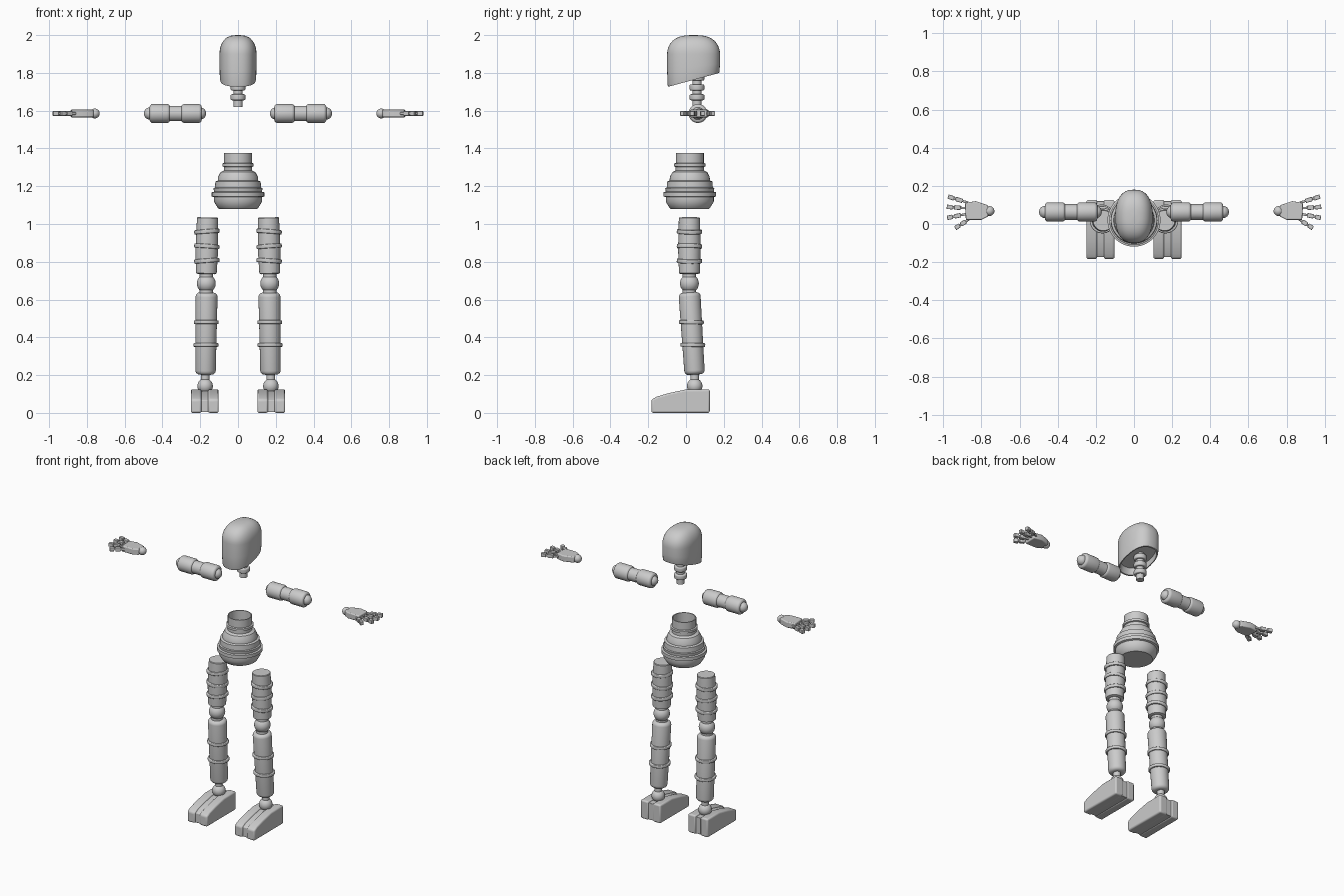
import bpy, bmesh, math
from math import pi, sin, cos
from mathutils import Vector, Matrix

if "Cube" in bpy.data.objects:
    bpy.data.objects.remove(bpy.data.objects["Cube"])

grey = bpy.data.materials.new("light grey")
grey.use_nodes = True
GREY = (0.6, 0.6, 0.6, 1)
grey.diffuse_color = GREY
grey.node_tree.nodes["Principled BSDF"].inputs["Base Color"].default_value = GREY


def finish(name, bm, bevel=0.0):
    """Turn a bmesh into a smooth-shaded object with an optional bevel."""
    bmesh.ops.remove_doubles(bm, verts=bm.verts, dist=1e-5)
    bmesh.ops.recalc_face_normals(bm, faces=bm.faces)
    me = bpy.data.meshes.new(name)
    bm.to_mesh(me)
    bm.free()
    me.materials.append(grey)
    ob = bpy.data.objects.new(name, me)
    bpy.context.collection.objects.link(ob)
    bpy.ops.object.select_all(action='DESELECT')
    ob.select_set(True)
    bpy.context.view_layer.objects.active = ob
    bpy.ops.object.shade_smooth_by_angle(angle=math.radians(35))
    if bevel:
        mod = ob.modifiers.new("bevel", 'BEVEL')
        mod.width, mod.segments = bevel, 3
    return ob


def loft(bm, rings):
    """Bridge rings of points into a closed skin."""
    rows = [[bm.verts.new(p) for p in ring] for ring in rings]
    n = len(rows[0])
    for a, b in zip(rows, rows[1:]):
        for i in range(n):
            j = (i + 1) % n
            bm.faces.new((a[i], a[j], b[j], b[i]))
    bm.faces.new(rows[0])
    bm.faces.new(rows[-1])


def lathe(name, profile, base, top=None, seg=40):
    """Revolve (radius, distance) points around the axis from base towards top."""
    base = Vector(base)
    axis = (Vector(top) - base) if top else Vector((0, 0, 1))
    q = axis.to_track_quat('Z', 'Y')
    bm = bmesh.new()
    loft(bm, [[base + q @ Vector((r * cos(2 * pi * i / seg), r * sin(2 * pi * i / seg), h))
               for i in range(seg)] for r, h in profile])
    return finish(name, bm)


def ball(name, centre, r):
    bm = bmesh.new()
    bmesh.ops.create_uvsphere(bm, u_segments=32, v_segments=16, radius=r,
                              matrix=Matrix.Translation(centre))
    return finish(name, bm)


def capsule(r0, r1, h0, h1, c):
    """Profile of a cylinder with ends rounded by c."""
    steps = [k * pi / 8 for k in range(5)]
    return ([(r0 - c + c * sin(a), h0 + c - c * cos(a)) for a in steps] +
            [(r1 - c + c * cos(a), h1 - c + c * sin(a)) for a in steps])


def prism(name, outline, lo, hi, place, bevel):
    """Extrude a flat outline; place maps (u, v, depth) to a point."""
    bm = bmesh.new()
    loft(bm, [[place(u, v, d) for u, v in outline] for d in (lo, hi)])
    return finish(name, bm, bevel)


# Head: helmet-like dome with slanted lower rim and recessed underside
def head_ring(k, level, z_top=None, front=-0.10, back=0.18):
    pts = []
    mid, half = (front + back) / 2, (back - front) / 2
    for i in range(48):
        a = 2 * pi * i / 48
        c, s = cos(a), sin(a)
        x = 0.098 * k * math.copysign(abs(c) ** 0.8, c)
        y = mid + half * k * math.copysign(abs(s) ** 0.85, s)
        rim = 1.725 + 0.27 * (y + 0.10)
        pts.append((x, y, rim + (1.9 - rim) * level if z_top is None else z_top))
    return pts


bm = bmesh.new()
rings = [head_ring(0.84, 0.25), head_ring(0.9, 0), head_ring(0.96, 0),
         head_ring(0.98, 0.06), head_ring(1, 0.5), head_ring(1, 1)]
for n in range(1, 11):
    t = n / 10 * pi / 2
    k = max(cos(t), 0.001) ** 0.7
    rings.append(head_ring(k, 1, 1.9 + 0.1 * sin(t)))
loft(bm, rings)
finish("head", bm)

# Neck: core with stacked discs
lathe("neck_core", [(0.024, 1.62), (0.024, 1.84)], (0, 0.058, 0))
for n in range(4):
    lathe("neck_disc", capsule(0.039, 0.039, 1.655, 1.687, 0.007), (0, 0.058, 0.052 * n))

# Torso: ringed waist, open at the top
lathe("torso", [(0.10, 1.08), (0.107, 1.085), (0.127, 1.118), (0.127, 1.142), (0.139, 1.146),
                (0.139, 1.168), (0.127, 1.171), (0.13, 1.19), (0.122, 1.193), (0.12, 1.225),
                (0.107, 1.23), (0.105, 1.25), (0.092, 1.275), (0.075, 1.283), (0.075, 1.302),
                (0.083, 1.305), (0.083, 1.32), (0.074, 1.323), (0.074, 1.375),
                (0.068, 1.375), (0.068, 1.29)], (0, 0.02, 0), seg=56)

for s, side in ((1, "left_"), (-1, "right_")):
    # Upper arm: two barrels, a narrower middle, a ball at either end
    z, y = 1.585, 0.063
    arm = ((0.0, 0.196), (0.048, 0.196))
    lathe(side + "arm_middle", [(0.041, 0), (0.041, 0.14)], (s * 0.26, y, z), (s * 0.4, y, z))
    for x0, x1 in ((0.192, 0.3), (0.36, 0.468)):
        lathe(side + "arm_barrel", capsule(0.05, 0.05, 0, x1 - x0, 0.016),
              (s * x0, y, z), (s * x1, y, z))
    for x in (0.202, 0.465):
        ball(side + "arm_ball", (s * x, y, z), 0.033)

    # Hand: wrist ball, palm plate and four splayed jointed fingers
    ball(side + "wrist", (s * 0.758, 0.068, z), 0.026)
    palm = [(0.765, 0.04), (0.80, 0.022), (0.882, 0.022),
            (0.886, 0.11), (0.83, 0.12), (0.765, 0.098)]
    prism(side + "palm", palm, z - 0.02, z + 0.02, lambda u, v, d: (s * u, v, d), 0.006)
    fingers = (((0.87, 0.112), (0.975, 0.144)), ((0.88, 0.083), (0.982, 0.09)),
               ((0.88, 0.052), (0.98, 0.032)), ((0.86, 0.028), (0.938, -0.022)))
    for start, end in fingers:
        a, b = Vector(start), Vector(end)
        d = (b - a).normalized()
        w = Vector((-d.y, d.x))
        length = (b - a).length

        def segment(name, t0, t1, half, thick):
            box = [a + d * t + w * h for t, h in
                   ((t0, -half), (t1, -half), (t1, half), (t0, half))]
            prism(name, [tuple(p) for p in box], z - thick, z + thick,
                  lambda u, v, e: (s * u, v, e), 0.003)
        segment(side + "finger_core", 0, length - 0.01, 0.006, 0.007)
        segment(side + "finger_base", length * 0.28, length * 0.62, 0.0115, 0.012)
        segment(side + "finger_tip", length * 0.7, length, 0.0115, 0.012)

    # Thigh with slanted bands
    top, low = Vector((s * 0.161, 0.018, 1.035)), Vector((s * 0.168, 0.018, 0.735))
    lathe(side + "thigh", [(0.045, 0), (0.055, 0.004), (0.06, 0.13), (0.056, 0.296),
                           (0.053, 0.3)], low, top)
    for n, zb in enumerate((0.96, 0.882, 0.805)):
        c = Vector((s * 0.165, 0.018, zb))
        tilt = Vector((s * 0.07 * (-1) ** n, 0.02, 1))
        lathe(side + "thigh_band", capsule(0.067, 0.067, -0.011, 0.011, 0.005), c, c + tilt)

    # Knee
    ball(side + "knee", (s * 0.168, 0.018, 0.685), 0.05)
    lathe(side + "knee_collar", [(0.036, 0.615), (0.036, 0.745)], (s * 0.168, 0.018, 0))

    # Shin leaning back towards the ankle
    top, low = Vector((s * 0.166, 0.018, 0.637)), Vector((s * 0.172, 0.046, 0.203))
    lathe(side + "shin", capsule(0.054, 0.058, 0, (top - low).length, 0.022), low, top)
    for zb in (0.48, 0.36):
        c = low.lerp(top, (zb - low.z) / (top.z - low.z))
        lathe(side + "shin_band", capsule(0.066, 0.066, -0.01, 0.01, 0.005), c, c + Vector((0, 0.02, 1)))

    # Ankle
    lathe(side + "ankle_rod", [(0.023, 0.13), (0.023, 0.22)], (s * 0.174, 0.046, 0))
    ball(side + "ankle", (s * 0.174, 0.046, 0.142), 0.041)

    # Foot: two side blocks with a recessed strip between
    shoe = [(0.126, 0), (0.126, 0.124), (0.0, 0.124), (-0.09, 0.105),
            (-0.155, 0.086), (-0.183, 0.07), (-0.183, 0)]
    strip = [(u * 0.95, v * 0.9 + 0.004) for u, v in shoe]
    place = lambda u, v, d: (s * d, u, v)
    prism(side + "foot_inner", shoe, 0.102, 0.159, place, 0.01)
    prism(side + "foot_outer", shoe, 0.193, 0.25, place, 0.01)
    prism(side + "foot_middle", strip, 0.145, 0.207, place, 0.003)
